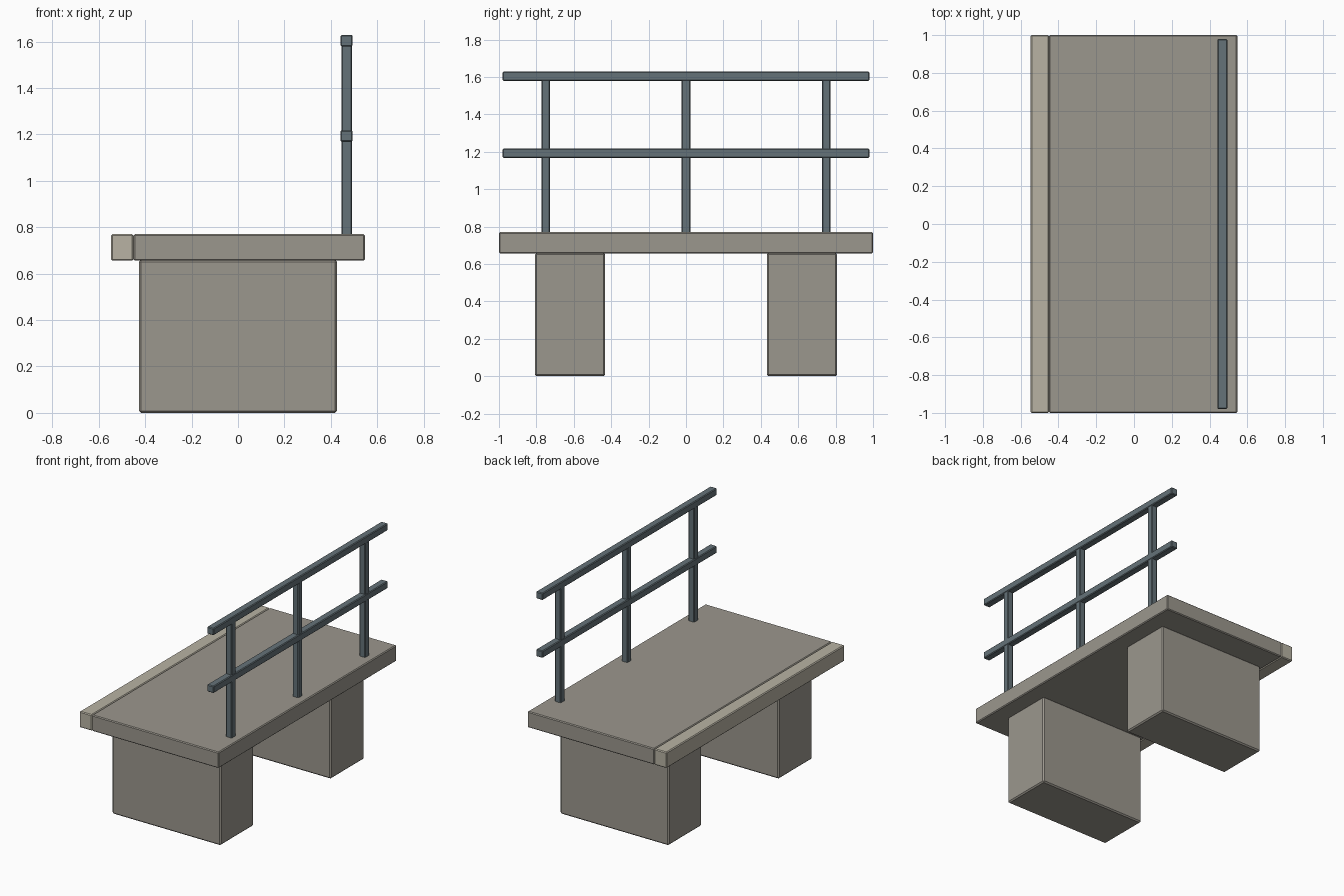
import bpy

if "Cube" in bpy.data.objects:
    bpy.data.objects.remove(bpy.data.objects["Cube"])


def material(name, rgb):
    m = bpy.data.materials.new(name)
    m.diffuse_color = (*rgb, 1)
    m.use_nodes = True
    m.node_tree.nodes["Principled BSDF"].inputs["Base Color"].default_value = m.diffuse_color
    return m


concrete = material("concrete", (0.33, 0.31, 0.27))
pale = material("pale_edging", (0.48, 0.45, 0.37))
steel = material("painted_steel", (0.13, 0.17, 0.19))


def block(name, lo, hi, mat, bevel):
    """Box between two corners with a small chamfer."""
    bpy.ops.mesh.primitive_cube_add(size=1, location=[(a + b) / 2 for a, b in zip(lo, hi)])
    ob = bpy.context.object
    ob.name = name
    ob.scale = [b - a for a, b in zip(lo, hi)]
    bpy.ops.object.transform_apply(location=False, rotation=False, scale=True)
    ob.data.materials.append(mat)
    mod = ob.modifiers.new("chamfer", 'BEVEL')
    mod.width = bevel
    mod.segments = 1
    return ob


# Platform deck and its pale edge strip
deck_low, deck_top = 0.656, 0.77
block("deck_slab", (-0.45, -1, deck_low), (0.547, 1, deck_top), concrete, 0.006)
block("edge_strip", (-0.547, -1, deck_low), (-0.45, 1, deck_top), pale, 0.006)

# Two supporting piers
for name, y in (("front_pier", -0.62), ("back_pier", 0.62)):
    block(name, (-0.427, y - 0.187, 0), (0.427, y + 0.187, deck_low + 0.004), concrete, 0.009)

# Railing posts
rail_x = 0.468
for name, y in (("front_post", -0.75), ("middle_post", 0), ("back_post", 0.75)):
    block(name, (rail_x - 0.023, y - 0.023, deck_top - 0.01),
          (rail_x + 0.023, y + 0.023, 1.59), steel, 0.005)

# Horizontal rails
for name, z in (("middle_rail", 1.193), ("top_rail", 1.604)):
    block(name, (rail_x - 0.026, -0.98, z - 0.025),
          (rail_x + 0.026, 0.98, z + 0.025), steel, 0.005)
